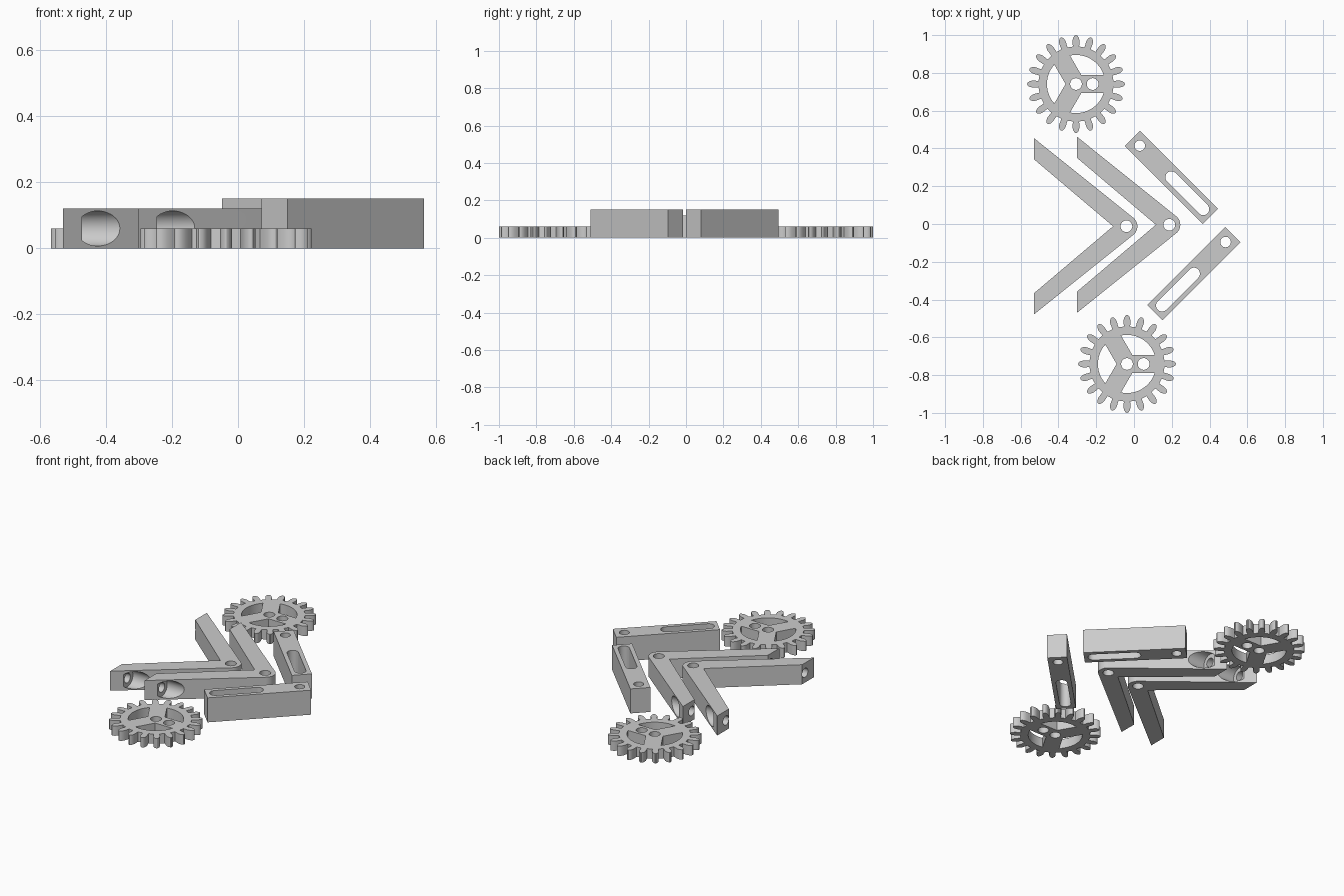
import bpy, bmesh, math
from mathutils import Matrix

if "Cube" in bpy.data.objects:
    bpy.data.objects.remove(bpy.data.objects["Cube"])

grey = bpy.data.materials.new("plain grey")
grey.diffuse_color = (0.6, 0.6, 0.6, 1)
grey.use_nodes = True
grey.node_tree.nodes["Principled BSDF"].inputs["Base Color"].default_value = grey.diffuse_color


def arc(cx, cy, r, a0=0, a1=360, n=32):
    """Points on an arc, in degrees; a full circle does not repeat its start."""
    steps = n if a1 - a0 >= 360 else n - 1
    return [(cx + r * math.cos(math.radians(a0 + (a1 - a0) * i / steps)),
             cy + r * math.sin(math.radians(a0 + (a1 - a0) * i / steps))) for i in range(n)]


def plate(name, loops, height, x, y, angle=0):
    """Extrude an outline (first loop) with holes (other loops) upward from z = 0."""
    cu = bpy.data.curves.new(name, 'CURVE')
    cu.dimensions, cu.fill_mode, cu.extrude = '2D', 'BOTH', height / 2
    for pts in loops:
        sp = cu.splines.new('POLY')
        sp.points.add(len(pts) - 1)
        for p, (px, py) in zip(sp.points, pts):
            p.co = (px, py, 0, 1)
        sp.use_cyclic_u = True
    tmp = bpy.data.objects.new(name + "_outline", cu)
    bpy.context.collection.objects.link(tmp)
    me = bpy.data.meshes.new_from_object(
        tmp.evaluated_get(bpy.context.evaluated_depsgraph_get()))
    bpy.data.objects.remove(tmp)
    bm = bmesh.new()
    bm.from_mesh(me)
    bmesh.ops.remove_doubles(bm, verts=bm.verts, dist=1e-4)
    bmesh.ops.translate(bm, verts=bm.verts, vec=(0, 0, height / 2))
    bmesh.ops.recalc_face_normals(bm, faces=bm.faces)
    bm.to_mesh(me)
    bm.free()
    me.materials.clear()
    me.materials.append(grey)
    ob = bpy.data.objects.new(name, me)
    ob.location, ob.rotation_euler = (x, y, 0), (0, 0, math.radians(angle))
    bpy.context.collection.objects.link(ob)
    return ob


def bore(ob, x0, x1, y, z, r):
    """Cut a round bore along x, in the object's own coordinates."""
    me = bpy.data.meshes.new("bore_cutter")
    bm = bmesh.new()
    bmesh.ops.create_cone(bm, cap_ends=True, segments=40, radius1=r, radius2=r, depth=x1 - x0,
                          matrix=Matrix.Translation(((x0 + x1) / 2, y, z))
                          @ Matrix.Rotation(math.pi / 2, 4, 'Y'))
    bm.to_mesh(me)
    bm.free()
    me.materials.append(grey)
    cutter = bpy.data.objects.new("bore_cutter", me)
    cutter.matrix_world = Matrix.Translation(ob.location)
    cutter.hide_render = True
    bpy.context.collection.objects.link(cutter)
    mod = ob.modifiers.new("bore", 'BOOLEAN')
    mod.operation, mod.solver, mod.object = 'DIFFERENCE', 'EXACT', cutter
    bpy.context.view_layer.objects.active = ob
    bpy.ops.object.modifier_apply(modifier=mod.name)
    bpy.data.objects.remove(cutter)


# Gears: 20 rounded teeth, three spokes, hub hole and crank hole
TEETH = 20
half_tooth = [(0.199, -0.27), (0.215, -0.26), (0.232, -0.25), (0.246, -0.19),
              (0.255, -0.11), (0.259, -0.03)]
tooth = half_tooth + [(r, -f) for r, f in reversed(half_tooth)]
rim = [(r * math.cos((k + f) * math.tau / TEETH), r * math.sin((k + f) * math.tau / TEETH))
       for k in range(TEETH) for r, f in tooth]
HUB, SPOKE = 0.154, 0.048
edge = math.degrees(math.asin(SPOKE / HUB))
corner = SPOKE / math.sin(math.radians(60))
windows = []
for a in (60, 180, 300):
    c = math.radians(a)
    windows.append([(corner * math.cos(c), corner * math.sin(c))]
                   + arc(0, 0, HUB, a - 60 + edge, a + 60 - edge, 20))
gear_holes = [arc(0, 0, 0.031), arc(0.088, 0, 0.031)]
plate("back_gear", [rim] + windows + gear_holes, 0.06, -0.307, 0.741)
plate("front_gear", [rim] + windows + gear_holes, 0.06, -0.037, -0.741)

# V-shaped arms: rounded nose with pivot hole, counterbored holes at both tips
vee = ([(-0.49, 0.355), (-0.071, 0), (-0.49, -0.355), (-0.49, -0.467)]
       + arc(0, 0, 0.058, -51, 51, 20) + [(-0.49, 0.467)])
for name, x, y in (("left_vee_arm", -0.04, -0.012), ("right_vee_arm", 0.187, -0.004)):
    arm = plate(name, [vee, arc(0, 0, 0.031)], 0.12, x, y)
    for side in (1, -1):
        bore(arm, -0.433, -0.2, side * 0.382, 0.06, 0.053)
        bore(arm, -0.52, -0.41, side * 0.382, 0.06, 0.028)

# Slotted links: pin hole at one end, long slot at the other
L, W = 0.292, 0.0565
bar = [(-L, -W), (L, -W), (L, W), (-L, W)]
slot = arc(0.238, 0, 0.032, -90, 90, 16) + arc(0.0, 0, 0.032, 90, 270, 16)
for name, x, y, angle in (("back_link", 0.198, 0.247, -45), ("front_link", 0.317, -0.263, 225)):
    plate(name, [bar, arc(-0.237, 0, 0.028), slot], 0.15, x, y, angle)

# Smooth the round walls, keep the edges sharp
bpy.ops.object.select_all(action='SELECT')
bpy.ops.object.shade_smooth_by_angle(angle=math.radians(30))
